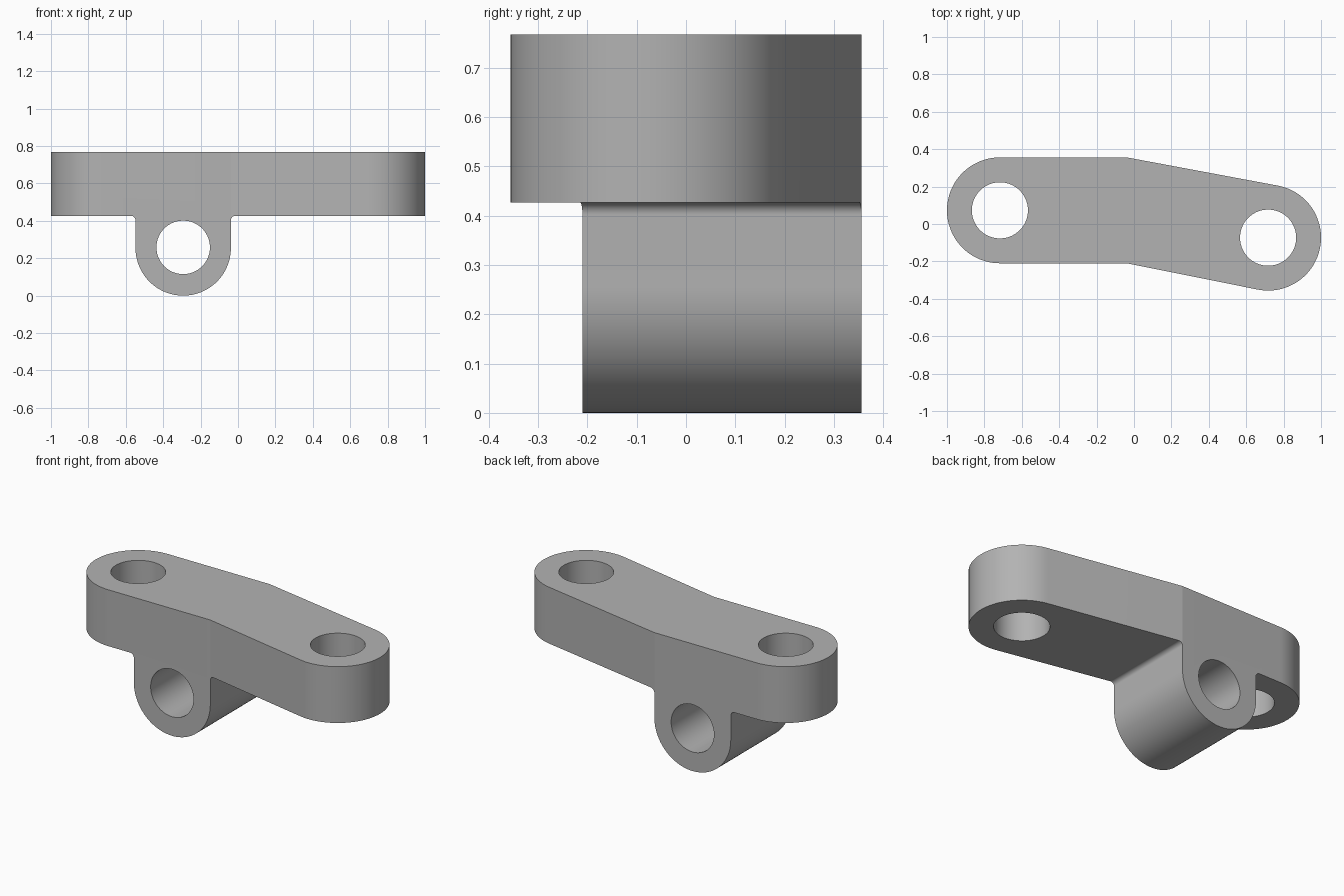
import bpy, bmesh, math
from mathutils import Vector

cube = bpy.data.objects.get("Cube")
if cube:
    bpy.data.objects.remove(cube, do_unlink=True)

TOP, PLATE_Z = 0.767, 0.427
END_R, END_X, END_Y = 0.283, 0.717, 0.073
LUG_X, LUG_R, FILLET = -0.293, 0.255, 0.025
BEND_X = LUG_X + LUG_R

grey = bpy.data.materials.new("plain grey")
grey.use_nodes = True
colour = (0.45, 0.45, 0.45, 1)
grey.diffuse_color = colour
grey.node_tree.nodes["Principled BSDF"].inputs["Base Color"].default_value = colour


def arc(cx, cy, r, start, end, steps):
    """Points along an arc, angles in degrees."""
    angles = [math.radians(start + (end - start) * i / steps) for i in range(steps + 1)]
    return [(cx + r * math.cos(a), cy + r * math.sin(a)) for a in angles]


def prism(name, points, low, high, along_y=False):
    """Extrude a closed profile along z, or along y for an (x, z) profile."""
    place = (lambda p: (p[0], low, p[1])) if along_y else (lambda p: (p[0], p[1], low))
    bm = bmesh.new()
    face = bm.faces.new([bm.verts.new(place(p)) for p in points])
    grown = bmesh.ops.extrude_face_region(bm, geom=[face])["geom"]
    shift = Vector((0, high - low, 0) if along_y else (0, 0, high - low))
    bmesh.ops.translate(bm, vec=shift, verts=[v for v in grown if isinstance(v, bmesh.types.BMVert)])
    bmesh.ops.recalc_face_normals(bm, faces=bm.faces)
    mesh = bpy.data.meshes.new(name)
    bm.to_mesh(mesh)
    bm.free()
    mesh.materials.append(grey)
    obj = bpy.data.objects.new(name, mesh)
    bpy.context.collection.objects.link(obj)
    return obj


def combine(obj, cutter, operation):
    """Apply a boolean and remove the cutter."""
    mod = obj.modifiers.new("cut", "BOOLEAN")
    mod.operation, mod.object, mod.solver = operation, cutter, "EXACT"
    bpy.ops.object.modifier_apply(modifier=mod.name)
    bpy.data.objects.remove(cutter, do_unlink=True)


def tangent_angle(y, side):
    """Angle on the right end circle where the line from the bend touches it."""
    dx, dy = BEND_X - END_X, y + END_Y
    lean = math.acos(END_R / math.hypot(dx, dy))
    return math.degrees(math.atan2(dy, dx) - side * lean)


# Bent plan outline with two round ends
back, front = END_Y + END_R, END_Y - END_R
low_a = tangent_angle(front, -1)
low_a = (low_a + 360) % 360 - 360
high_a = tangent_angle(back, 1) % 360
outline = arc(-END_X, END_Y, END_R, 90, 270, 64)
outline += [(BEND_X, front)] + arc(END_X, -END_Y, END_R, low_a, high_a, 64) + [(BEND_X, back)]
body = prism("bracket_body", outline, -0.1, TOP)

# Front silhouette: plate with a filleted round lug below
lug_left, lug_right = LUG_X - LUG_R, LUG_X + LUG_R
side = [(-1.2, 1), (-1.2, PLATE_Z)]
side += arc(lug_left - FILLET, PLATE_Z - FILLET, FILLET, 90, 0, 14)
side += arc(LUG_X, LUG_R, LUG_R, 180, 360, 64)
side += arc(lug_right + FILLET, PLATE_Z - FILLET, FILLET, 180, 90, 14)
side += [(1.2, PLATE_Z), (1.2, 1)]

bpy.context.view_layer.objects.active = body
body.select_set(True)
combine(body, prism("silhouette", side, -0.6, 0.6, True), "INTERSECT")

# Two upright holes and one through the lug
for s in (-1, 1):
    circle = arc(s * END_X, -s * END_Y, 0.15, 0, 360, 72)[:-1]
    combine(body, prism("end_hole", circle, 0.2, 1), "DIFFERENCE")
circle = arc(LUG_X, 0.258, 0.143, 0, 360, 72)[:-1]
combine(body, prism("lug_hole", circle, -0.6, 0.6, True), "DIFFERENCE")

bpy.ops.object.shade_smooth_by_angle(angle=math.radians(9))
